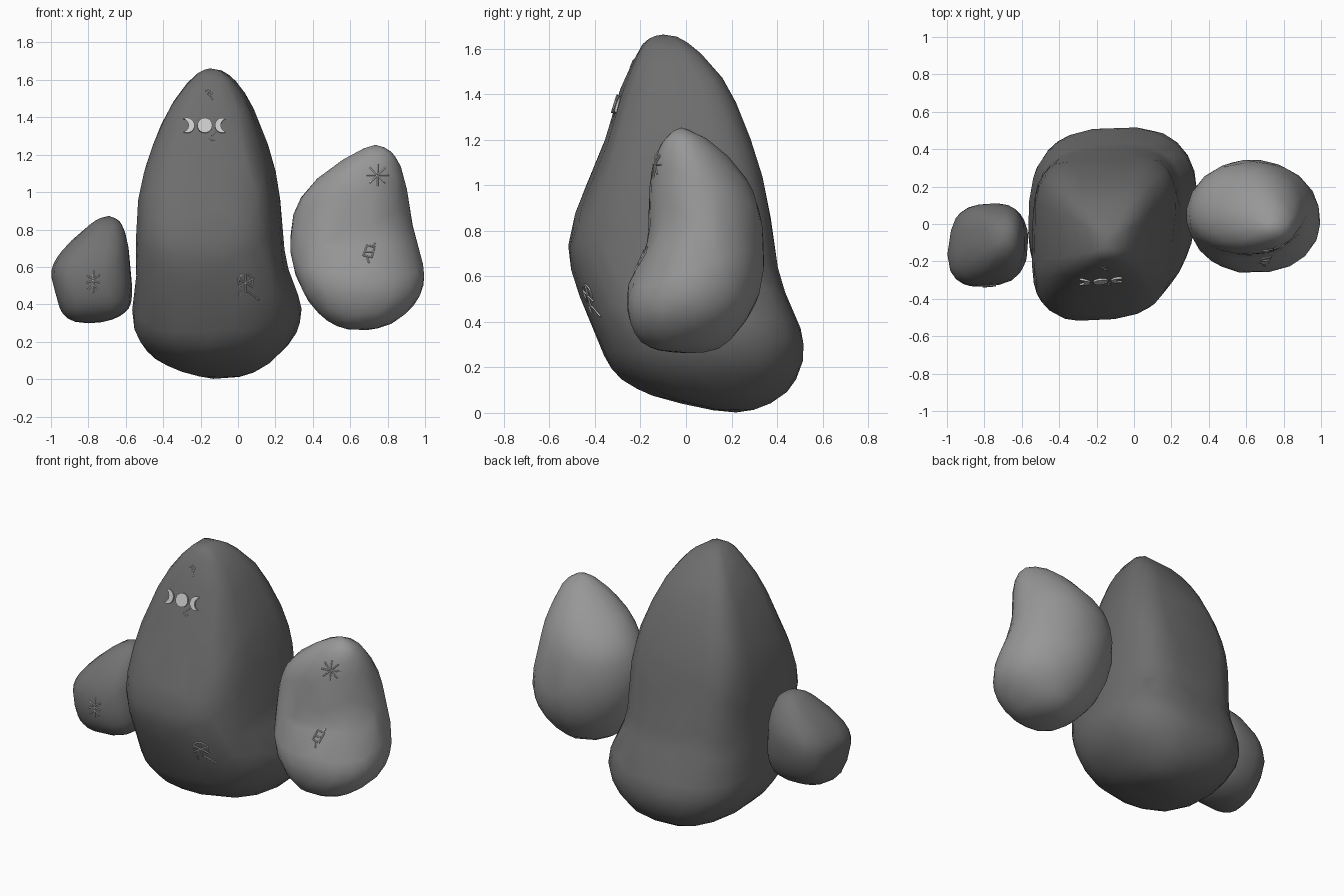
import bpy, bmesh, math
from mathutils import Vector, noise
from mathutils.bvhtree import BVHTree

if "Cube" in bpy.data.objects:
    bpy.data.objects.remove(bpy.data.objects["Cube"])

SEG = 32


def grey(name, v):
    m = bpy.data.materials.new(name)
    m.diffuse_color = (v, v, v, 1)
    m.use_nodes = True
    m.node_tree.nodes["Principled BSDF"].inputs["Base Color"].default_value = m.diffuse_color
    return m


DARK, MID, SLATE = grey("dark_stone", 0.155), grey("mid_stone", 0.31), grey("slate_stone", 0.17)
PALE, CHALK = grey("pale_inlay", 0.65), grey("chalk", 0.6)


def section(n, corners, k):
    """Rounded square in -1..1; corners = extra reach (qx, qy, low, high)."""
    pts = []
    for i in range(SEG):
        t = 2 * math.pi * (i + 0.5) / SEG
        c, s = math.cos(t), math.sin(t)
        x = math.copysign(abs(c) ** (2 / n), c)
        y = math.copysign(abs(s) ** (2 / n), s)
        f = 1 + sum((lo + (hi - lo) * k) * max(0, x * qx) * max(0, y * qy) for qx, qy, lo, hi in corners)
        pts.append((x * f, y * f))
    lo = [min(p[a] for p in pts) for a in (0, 1)]
    hi = [max(p[a] for p in pts) for a in (0, 1)]
    return [[2 * (p[a] - lo[a]) / (hi[a] - lo[a]) - 1 for a in (0, 1)] for p in pts]


def link(name, data, mat):
    data.materials.append(mat)
    ob = bpy.data.objects.new(name, data)
    bpy.context.collection.objects.link(ob)
    return ob


def boulder(name, mat, rings, bottom, top, n_low, n_high, corners):
    """Loft rings of (z, xmin, xmax, ymin, ymax), close with poles, weather the surface."""
    bm = bmesh.new()
    loops = []
    for z, a, b, c, d in rings:
        k = min(1, max(0, (z - bottom[2]) / (top[2] - bottom[2]) * 2 - 0.3))
        prof = section(n_low + (n_high - n_low) * k, corners, k)
        loops.append([bm.verts.new(((a + b) / 2 + (b - a) / 2 * u * 1.012,
                                    (c + d) / 2 + (d - c) / 2 * v * 1.012, z)) for u, v in prof])
    for lo, hi in zip(loops, loops[1:]):
        for i in range(SEG):
            j = (i + 1) % SEG
            bm.faces.new((lo[i], lo[j], hi[j], hi[i]))
    pb, pt = bm.verts.new(bottom), bm.verts.new(top)
    for i in range(SEG):
        j = (i + 1) % SEG
        bm.faces.new((pb, loops[0][j], loops[0][i]))
        bm.faces.new((pt, loops[-1][i], loops[-1][j]))
    bm.normal_update()
    for v in bm.verts:
        if v not in (pb, pt):
            v.co += v.normal * 0.007 * noise.noise(v.co * 6)
    me = bpy.data.meshes.new(name)
    bm.to_mesh(me)
    bm.free()
    me.polygons.foreach_set("use_smooth", [True] * len(me.polygons))
    ob = link(name, me, mat)
    sub = ob.modifiers.new("smooth", 'SUBSURF')
    sub.levels = sub.render_levels = 1
    ob.modifiers.new("facets", 'DECIMATE').ratio = 0.15
    return ob


def front_point(tree, x, z, lift):
    hit = tree.ray_cast(Vector((x, -3, z)), Vector((0, 1, 0)))
    return hit[0] + hit[1] * lift


def carve(name, tree, cx, cz, strokes, r=0.004):
    """Thin strokes laid over the front of a boulder."""
    cu = bpy.data.curves.new(name, 'CURVE')
    cu.dimensions, cu.bevel_depth, cu.bevel_resolution = '3D', r, 1
    cu.use_fill_caps = True
    for st in strokes:
        pts = [st[0]]
        for (a, b), (c, d) in zip(st, st[1:]):
            pts += [(a + (c - a) * i / 4, b + (d - b) * i / 4) for i in range(1, 5)]
        sp = cu.splines.new('POLY')
        sp.points.add(len(pts) - 1)
        for p, (u, v) in zip(sp.points, pts):
            p.co = (*front_point(tree, cx + u, cz + v, 0.003), 1)
    link(name, cu, CHALK)


def plate(name, tree, outline):
    """Raised flat shape following the boulder front."""
    bm = bmesh.new()
    front = [bm.verts.new(front_point(tree, x, z, 0.01)) for x, z in outline]
    back = [bm.verts.new(front_point(tree, x, z, -0.01)) for x, z in outline]
    face = bm.faces.new(front)
    bm.faces.new(back[::-1])
    for i in range(len(front)):
        j = (i + 1) % len(front)
        bm.faces.new((front[j], front[i], back[i], back[j]))
    bm.normal_update()
    if face.normal.y > 0:
        bmesh.ops.reverse_faces(bm, faces=bm.faces[:])
    me = bpy.data.meshes.new(name)
    bm.to_mesh(me)
    bm.free()
    link(name, me, PALE)


def arc(cx, cz, r, a0, a1, n=14):
    return [(cx + r * math.cos(math.radians(a0 + (a1 - a0) * i / n)),
             cz + r * math.sin(math.radians(a0 + (a1 - a0) * i / n))) for i in range(n + 1)]


def spoke(cx, cz, r0, r1, a):
    return [arc(cx, cz, r, a, a, 1)[0] for r in (r0, r1)]


# Tall central boulder
main = boulder("central_boulder", DARK, [
    (0.015, -0.23, 0.03, 0.10, 0.31), (0.05, -0.34, 0.11, -0.05, 0.39),
    (0.10, -0.44, 0.19, -0.23, 0.455), (0.20, -0.535, 0.29, -0.34, 0.51),
    (0.30, -0.567, 0.335, -0.38, 0.522), (0.40, -0.562, 0.337, -0.42, 0.49),
    (0.50, -0.545, 0.30, -0.46, 0.44), (0.60, -0.54, 0.257, -0.50, 0.405),
    (0.70, -0.543, 0.243, -0.52, 0.388), (0.80, -0.545, 0.235, -0.51, 0.375),
    (1.00, -0.53, 0.225, -0.44, 0.345), (1.20, -0.477, 0.18, -0.35, 0.29),
    (1.40, -0.395, 0.105, -0.295, 0.20), (1.50, -0.337, 0.06, -0.25, 0.14),
    (1.60, -0.26, -0.015, -0.205, 0.04), (1.65, -0.205, -0.085, -0.165, -0.03)],
    (-0.11, 0.22, 0.0), (-0.15, -0.10, 1.663), 2.6, 3.6,
    [(1, -1, -0.12, -0.12), (-1, -1, 0.05, 0.05), (1, 1, 0.06, 0.15), (-1, 1, -0.05, 0.04)])

# Medium boulder on the right
right = boulder("right_boulder", MID, [
    (0.268, 0.57, 0.75, -0.12, 0.10), (0.30, 0.48, 0.84, -0.20, 0.18),
    (0.40, 0.385, 0.955, -0.25, 0.27), (0.50, 0.33, 0.996, -0.265, 0.317),
    (0.60, 0.295, 0.992, -0.237, 0.337), (0.70, 0.28, 0.967, -0.18, 0.343),
    (0.80, 0.283, 0.937, -0.165, 0.338), (0.90, 0.30, 0.92, -0.16, 0.325),
    (1.00, 0.355, 0.907, -0.16, 0.285), (1.10, 0.455, 0.883, -0.147, 0.21),
    (1.20, 0.60, 0.845, -0.105, 0.105), (1.24, 0.68, 0.79, -0.06, 0.03)],
    (0.66, 0.0, 0.262), (0.735, -0.02, 1.255), 2.25, 2.15,
    [(-1, -1, 0.08, 0.08), (-1, 1, -0.12, -0.12), (1, 1, -0.11, -0.11)])

# Small boulder on the left
left = boulder("left_boulder", SLATE, [
    (0.305, -0.86, -0.72, -0.20, -0.07), (0.32, -0.90, -0.66, -0.24, -0.03),
    (0.35, -0.935, -0.60, -0.28, 0.02), (0.40, -0.96, -0.567, -0.315, 0.065),
    (0.50, -0.985, -0.567, -0.335, 0.105), (0.58, -1.0, -0.575, -0.33, 0.112),
    (0.65, -0.965, -0.58, -0.31, 0.112), (0.72, -0.91, -0.585, -0.275, 0.095),
    (0.80, -0.825, -0.603, -0.21, 0.05), (0.85, -0.76, -0.628, -0.15, 0.0)],
    (-0.79, -0.13, 0.298), (-0.69, -0.08, 0.876), 2.7, 2.5,
    [(-1, 1, -0.08, -0.08), (-1, -1, 0.14, 0.14), (1, -1, -0.06, 0), (1, 1, 0.06, 0.06)])

dg = bpy.context.evaluated_depsgraph_get()
t_main, t_right, t_left = (BVHTree.FromObject(o, dg) for o in (main, right, left))

# Disc between two crescents
plate("moon_disc", t_main, arc(-0.178, 1.355, 0.04, 0, 345, 23))
for name, cx, s in (("left_crescent", -0.272, 1), ("right_crescent", -0.084, -1)):
    moon = arc(0, 0, 0.04, -115, 115) + arc(-0.028, 0, 0.036, 75, -75)
    plate(name, t_main, [(cx + s * x, 1.355 + z) for x, z in moon])

# Small marks above and below the moons
spiral = [(0.0022 * i * math.cos(i * 0.9), 0.0022 * i * math.sin(i * 0.9)) for i in range(11)]
carve("upper_spiral", t_main, -0.155, 1.53, [spiral, [(0, -0.01), (0.02, -0.035)]], 0.0025)
carve("lower_mark", t_main, -0.14, 1.29,
      [[(-0.015, 0.0), (0, -0.015), (0.015, -0.01)], [(0, 0.01), (0.02, 0.03)]], 0.0025)

# Wheel mark with tails
wheel = [arc(0, 0.025, 0.038, -30, 210)] + [spoke(0, 0.015, 0, 0.05, a) for a in range(30, 390, 60)]
carve("wheel_mark", t_main, 0.04, 0.50, wheel + [
    [(0.01, -0.03), (0.04, -0.05), (0.07, -0.075)], [(-0.03, -0.03), (-0.03, -0.06)]])

# Star and diamond marks
carve("star_mark", t_right, 0.745, 1.09, [spoke(0, 0, 0.005, 0.058, a) for a in range(0, 360, 45)])
carve("diamond_mark", t_right, 0.70, 0.68,
      [[(-0.03, -0.02), (-0.01, 0.035), (0.03, 0.025), (0.015, -0.03), (-0.03, -0.02)],
       [(-0.02, 0.0), (0.025, 0.0)], [(0.02, 0.03), (0.035, 0.05)], [(-0.01, -0.03), (0.0, -0.06)]])

# Branching figure mark
carve("figure_mark", t_left, -0.775, 0.52, [[(0, 0.06), (0, -0.06)]] + [
    [(s * x, z1), (0, z0)] for s in (-1, 1)
    for x, z1, z0 in ((0.035, 0.035, 0.015), (0.035, -0.005, 0.005), (0.03, -0.04, -0.015))])
